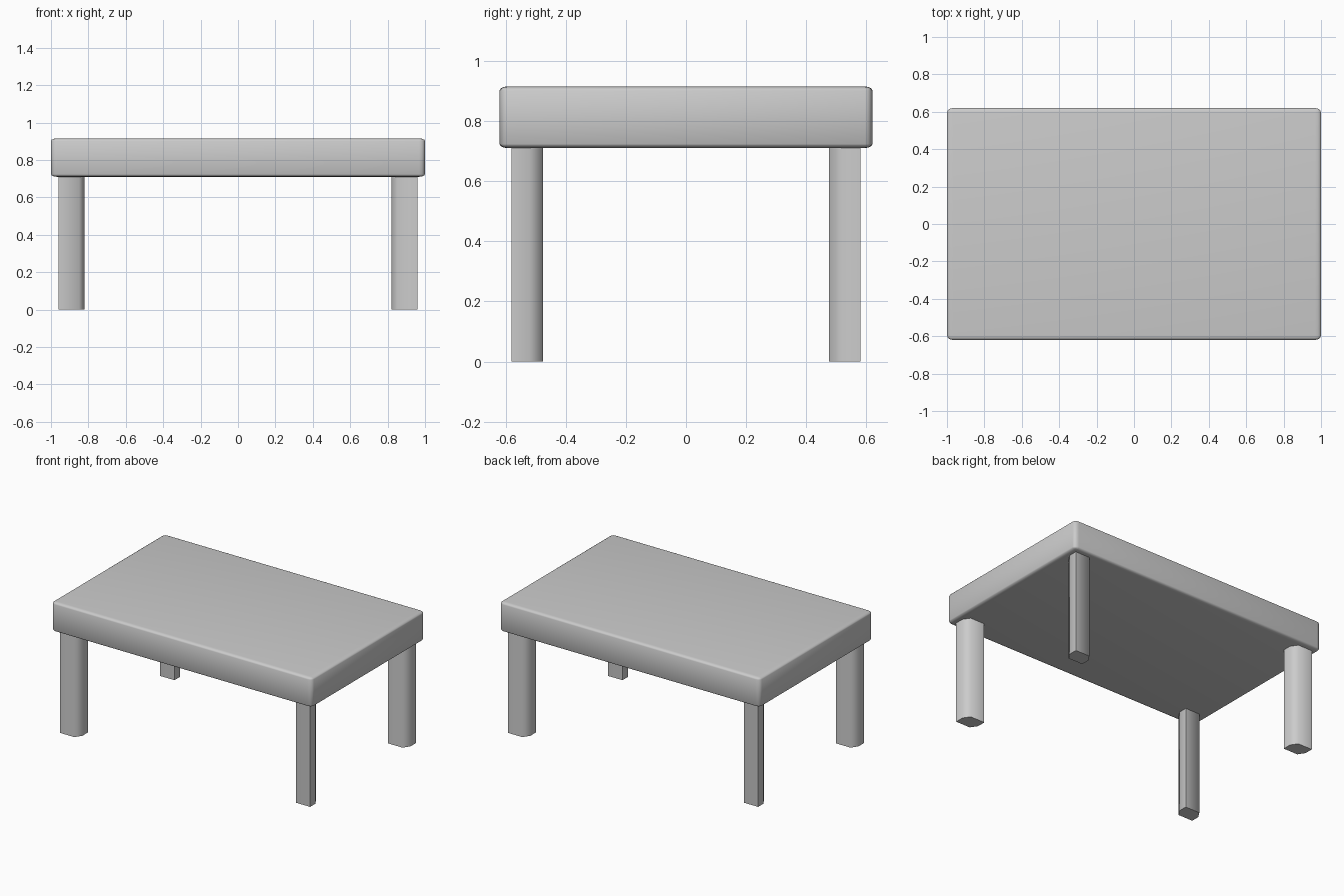
import bpy, bmesh, math
from mathutils import Matrix

if "Cube" in bpy.data.objects:
    bpy.data.objects.remove(bpy.data.objects["Cube"])

Z_UNDER, Z_TOP = 0.71, 0.915


def finish(name, bm, angle):
    bmesh.ops.recalc_face_normals(bm, faces=bm.faces[:])
    mesh = bpy.data.meshes.new(name)
    bm.to_mesh(mesh)
    bm.free()
    ob = bpy.data.objects.new(name, mesh)
    bpy.context.collection.objects.link(ob)
    bpy.ops.object.select_all(action='DESELECT')
    ob.select_set(True)
    bpy.context.view_layer.objects.active = ob
    bpy.ops.object.shade_smooth_by_angle(angle=math.radians(angle))
    return ob


# Tabletop: slab with softly rounded edges, wider rounding along its length
bm = bmesh.new()
bmesh.ops.create_cube(bm, size=1)
bmesh.ops.scale(bm, vec=(1.25, 1, 0.3), verts=bm.verts[:])
bmesh.ops.bevel(bm, geom=bm.edges[:], offset=0.02, segments=3,
                profile=0.5, affect='EDGES')
bmesh.ops.scale(bm, vec=(2 / 1.25, 1.24, (Z_TOP - Z_UNDER) / 0.3),
                verts=bm.verts[:])
bmesh.ops.translate(bm, vec=(0, 0, (Z_TOP + Z_UNDER) / 2), verts=bm.verts[:])
finish("tabletop", bm, 40)

# Leg section: square at the outer and inner corners, chamfered at the others
W, D = 0.14, 0.105
section = [(0, 0), (0.11, 0), (W, 0.045), (W, D), (0.03, D), (0, 0.06)]


def leg(name, sx, sy):
    bm = bmesh.new()
    verts = [bm.verts.new((sx * (0.96 - u), sy * (0.58 - v), 0))
             for u, v in section]
    base = bm.faces.new(verts)
    ext = bmesh.ops.extrude_face_region(bm, geom=[base], use_keep_orig=True)
    top = [g for g in ext["geom"] if isinstance(g, bmesh.types.BMVert)]
    bmesh.ops.translate(bm, vec=(0, 0, Z_UNDER + 0.01), verts=top)
    finish(name, bm, 65)


for sy, end in ((-1, "front"), (1, "back")):
    for sx, side in ((-1, "left"), (1, "right")):
        leg(f"{end}_{side}_leg", sx, sy)
